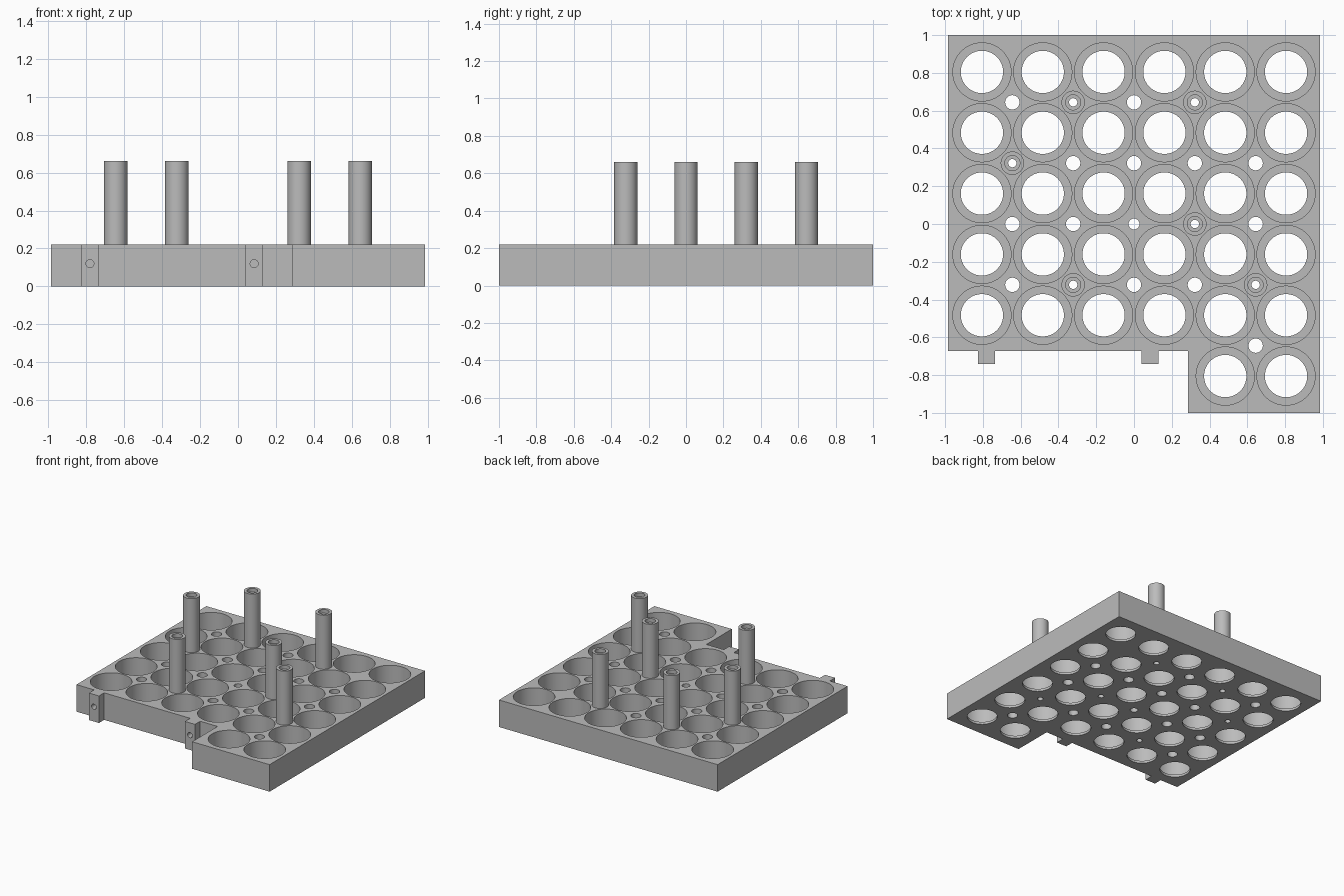
import bpy, bmesh, math
from mathutils import Matrix, Vector

old = bpy.data.objects.get("Cube")
if old:
    bpy.data.objects.remove(old, do_unlink=True)

PITCH = 0.322      # spacing of the cell grid
TOP = 0.22         # tray height
FLOOR = 0.02       # floor under the pockets
POST_TOP = 0.66
BORE = 0.022       # hole through each post

grey = bpy.data.materials.new("plain_grey")
grey.use_nodes = True
colour = (0.5, 0.5, 0.5, 1)
grey.diffuse_color = colour
grey.node_tree.nodes["Principled BSDF"].inputs["Base Color"].default_value = colour


def lathe(bm, profile, matrix, segments=48, closed=False):
    """Revolve (radius, height) points about z; closed joins last to first."""
    rings = []
    for r, z in profile:
        rings.append([bm.verts.new(matrix @ Vector((
            r * math.cos(a), r * math.sin(a), z)))
            for a in (math.tau * i / segments for i in range(segments))])
    for low, high in zip(rings, rings[1:]):
        for i in range(segments):
            j = (i + 1) % segments
            bm.faces.new((low[i], low[j], high[j], high[i]))
    if closed:
        bm.faces.new(rings[0][::-1])
        bm.faces.new(rings[-1])


def make_object(name, bm):
    bmesh.ops.recalc_face_normals(bm, faces=bm.faces)
    mesh = bpy.data.meshes.new(name)
    bm.to_mesh(mesh)
    bm.free()
    mesh.materials.append(grey)
    obj = bpy.data.objects.new(name, mesh)
    bpy.context.collection.objects.link(obj)
    return obj


def finish(obj):
    bpy.ops.object.select_all(action='DESELECT')
    obj.select_set(True)
    bpy.context.view_layer.objects.active = obj
    for mod in list(obj.modifiers):
        bpy.ops.object.modifier_apply(modifier=mod.name)
    bpy.ops.object.shade_smooth_by_angle(angle=math.radians(30))


# Tray outline with its two front tabs and the front corner extension
SIDE, FRONT, TAB = 0.985, -0.673, -0.74
tabs = [(-0.825, -0.735), (0.04, 0.13)]
outline = [(-SIDE, 1), (-SIDE, FRONT)]
for x0, x1 in tabs:
    outline += [(x0, FRONT), (x0, TAB), (x1, TAB), (x1, FRONT)]
outline += [(0.287, FRONT), (0.287, -1), (SIDE, -1), (SIDE, 1)]
bm = bmesh.new()
face = bm.faces.new([bm.verts.new((x, y, 0)) for x, y in outline])
up = bmesh.ops.extrude_face_region(bm, geom=[face])["geom"]
bmesh.ops.translate(bm, vec=(0, 0, TOP),
                    verts=[v for v in up if isinstance(v, bmesh.types.BMVert)])
tray = make_object("tray", bm)

# Stepped pockets: wide above, narrower opening through the floor
cut = bmesh.new()
pocket = [(0.112, -0.1), (0.112, FLOOR), (0.154, FLOOR), (0.154, TOP + 0.1)]
for col in range(6):
    for row in range(6):
        if row == 0 and col < 4:
            continue
        spot = Matrix.Translation(((col - 2.5) * PITCH, (row - 2.5) * PITCH, 0))
        lathe(cut, pocket, spot, 64, True)

# Holes between the pockets, narrower below the posts
posts = [(-1, 2), (1, 2), (-2, 1), (1, 0), (-1, -1), (2, -1)]
holes = [(i, j) for i in range(-2, 3) for j in range(-1, 3) if (i, j) != (2, 2)]
for i, j in holes + [(2, -2)]:
    r = BORE if (i, j) in posts else 0.029 if (i, j) == (0, 0) else 0.038
    lathe(cut, [(r, -0.1), (r, TOP + 0.1)],
          Matrix.Translation((i * PITCH, j * PITCH, 0)), 32, True)

# Screw holes in the tabs
for x0, x1 in tabs:
    spot = Matrix.Translation(((x0 + x1) / 2, TAB, 0.12)) @ Matrix.Rotation(math.pi / 2, 4, 'X')
    lathe(cut, [(0.021, -0.085), (0.021, 0.1)], spot, 24, True)

cutter = make_object("hole_cutter", cut)
cutter.hide_render = True
mod = tray.modifiers.new("holes", 'BOOLEAN')
mod.operation = 'DIFFERENCE'
mod.solver = 'EXACT'
mod.object = cutter
finish(tray)
bpy.data.objects.remove(cutter, do_unlink=True)

# Hollow posts with a counterbored top
shape = [(0.062, TOP), (0.062, POST_TOP), (0.04, POST_TOP),
         (0.04, POST_TOP - 0.03), (BORE, POST_TOP - 0.03), (BORE, TOP)]
for n, (i, j) in enumerate(posts, 1):
    bm = bmesh.new()
    lathe(bm, shape, Matrix.Translation((i * PITCH, j * PITCH, 0)), 32)
    # Ring under the post keeps it a closed solid
    rims = [e for e in bm.edges if e.is_boundary]
    bmesh.ops.bridge_loops(bm, edges=rims)
    finish(make_object(f"post_{n}", bm))
